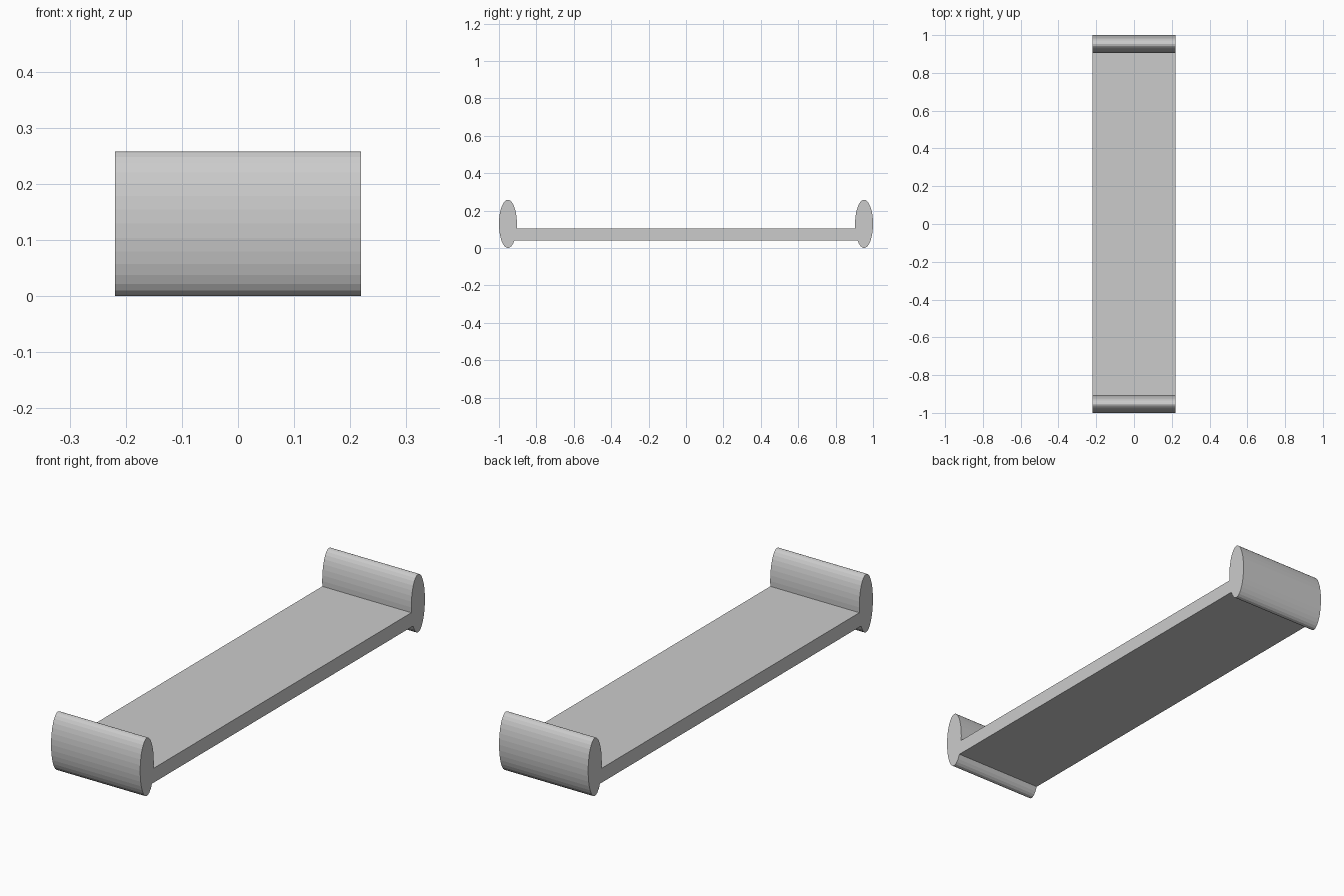
import bpy, bmesh
from math import sin, cos, asin, pi, tau

if "Cube" in bpy.data.objects:
    bpy.data.objects.remove(bpy.data.objects["Cube"])

HALF_X = 0.219                  # half width of the whole piece
RY, RZ = 0.048, 0.129           # half axes of the oval end rolls
END_Y = 1 - RY                  # roll centre distance from the middle
BOARD_LOW, BOARD_TOP = 0.041, 0.105
SIDES = 32

# Oval end roll, open on its inner side where the board joins it
start = asin((BOARD_TOP - RZ) / RZ)
end = tau + asin((BOARD_LOW - RZ) / RZ)
ring = [i * tau / SIDES for i in range(SIDES)]
angles = [start] + [a for a in ring if start < a < end - 0.01] + [end]
front = [(-END_Y + RY * cos(a), RZ + RZ * sin(a)) for a in angles]

# Mirrored for the back roll; the joining edges form the flat board
back = [(-y, z) for y, z in reversed(front)]
profile = front + back

# Extrude the side profile across the width
bm = bmesh.new()
face = bm.faces.new([bm.verts.new((-HALF_X, y, z)) for y, z in profile])
out = bmesh.ops.extrude_face_region(bm, geom=[face], use_keep_orig=True)
verts = [v for v in out["geom"] if isinstance(v, bmesh.types.BMVert)]
bmesh.ops.translate(bm, verts=verts, vec=(2 * HALF_X, 0, 0))
bmesh.ops.recalc_face_normals(bm, faces=bm.faces[:])

mesh = bpy.data.meshes.new("board_with_end_rolls")
bm.to_mesh(mesh)
bm.free()
bpy.context.collection.objects.link(bpy.data.objects.new("board_with_end_rolls", mesh))
